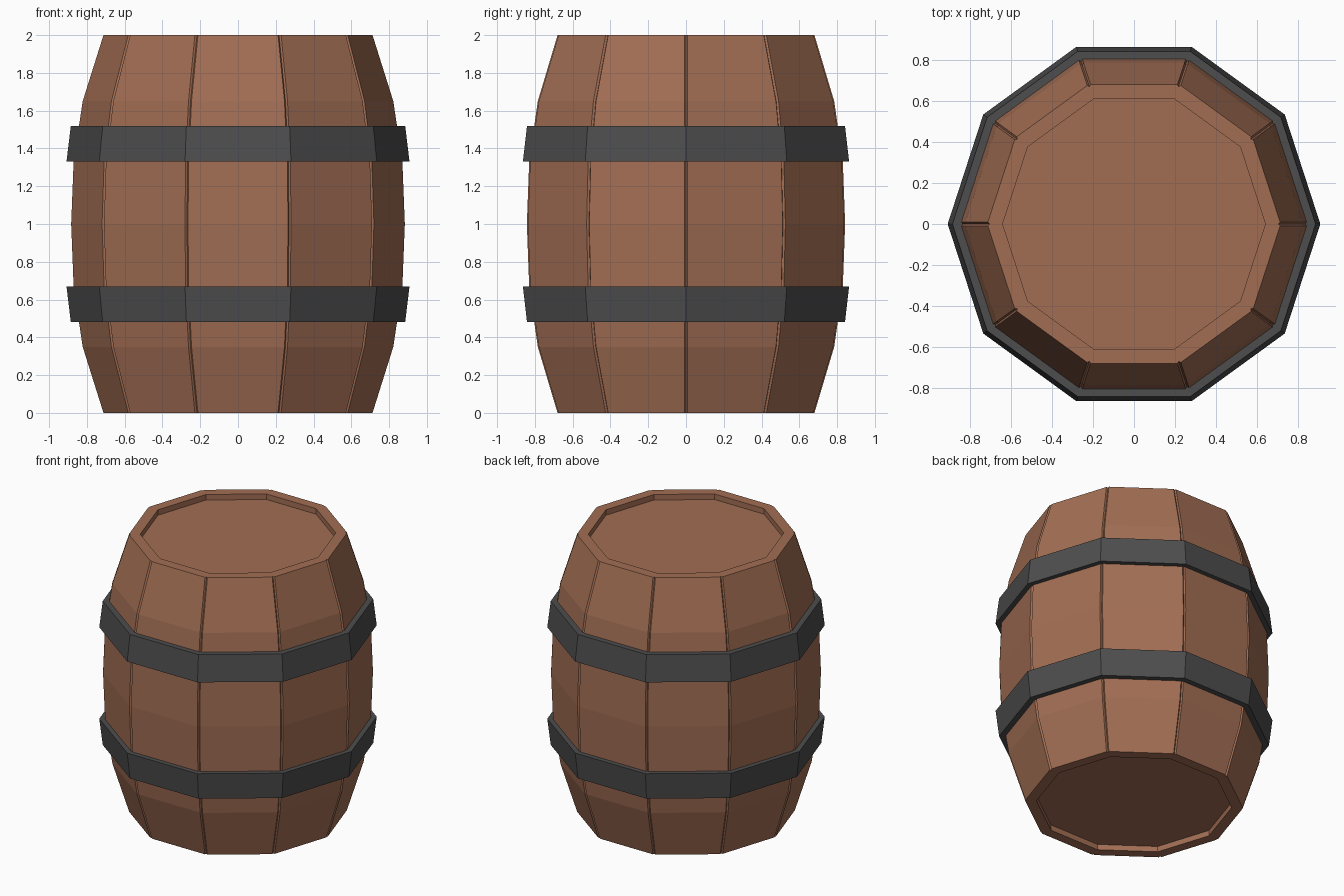
import bpy, bmesh, math

if "Cube" in bpy.data.objects:
    bpy.data.objects.remove(bpy.data.objects["Cube"])

SIDES = 10


def material(name, rgb):
    m = bpy.data.materials.new(name)
    m.diffuse_color = (*rgb, 1)
    m.use_nodes = True
    m.node_tree.nodes["Principled BSDF"].inputs["Base Color"].default_value = m.diffuse_color
    return m


wood = material("brown_wood", (0.36, 0.155, 0.088))
iron = material("dark_iron", (0.075, 0.075, 0.075))


def ring(bm, r, z, w=0.0, depth=0.0):
    """Ten-sided ring; w > 0 adds a V groove of half width w at each corner."""
    pts = []
    corner = lambda k: (r * math.cos(k * math.tau / SIDES), r * math.sin(k * math.tau / SIDES))
    side = 2 * r * math.sin(math.pi / SIDES)
    for k in range(SIDES):
        cx, cy = corner(k)
        if not w:
            pts.append((cx, cy))
            continue
        t = w / side
        px, py = corner(k - 1)
        nx, ny = corner(k + 1)
        f = (r - depth) / r
        pts += [(cx + (px - cx) * t, cy + (py - cy) * t), (cx * f, cy * f),
                (cx + (nx - cx) * t, cy + (ny - cy) * t)]
    return [bm.verts.new((x, y, z)) for x, y in pts]


def bridge(bm, a, b):
    n = len(a)
    for i in range(n):
        j = (i + 1) % n
        bm.faces.new((a[i], a[j], b[j], b[i]))


def finish(bm, name, mat):
    bmesh.ops.recalc_face_normals(bm, faces=bm.faces)
    me = bpy.data.meshes.new(name)
    bm.to_mesh(me)
    bm.free()
    me.materials.append(mat)
    ob = bpy.data.objects.new(name, me)
    bpy.context.collection.objects.link(ob)


# Barrel body: bulging staves, grooved corners, recessed heads at both ends
half = [(0.715, 0.0), (0.825, 0.35), (0.873, 0.67)]
outer = half + [(0.886, 1.0)] + [(r, 2 - z) for r, z in reversed(half)]
bm = bmesh.new()
rings = [ring(bm, 0.64, 0.04, 0.008), ring(bm, 0.64, 0.0, 0.008)]
rings += [ring(bm, r, z, 0.009, 0.012) for r, z in outer]
rings += [ring(bm, 0.64, 2.0, 0.008), ring(bm, 0.64, 1.96, 0.008)]
for a, b in zip(rings, rings[1:]):
    bridge(bm, a, b)
bm.faces.new(rings[0])
bm.faces.new(rings[-1])
finish(bm, "barrel_staves", wood)

# Two tapered iron hoops, mirrored about mid height
section = [(0.908, 1.33), (0.885, 1.52), (0.835, 1.52), (0.86, 1.33)]
for name, flip in (("upper_hoop", False), ("lower_hoop", True)):
    bm = bmesh.new()
    loops = [ring(bm, r, 2 - z if flip else z) for r, z in section]
    for i in range(4):
        bridge(bm, loops[i], loops[(i + 1) % 4])
    finish(bm, name, iron)
